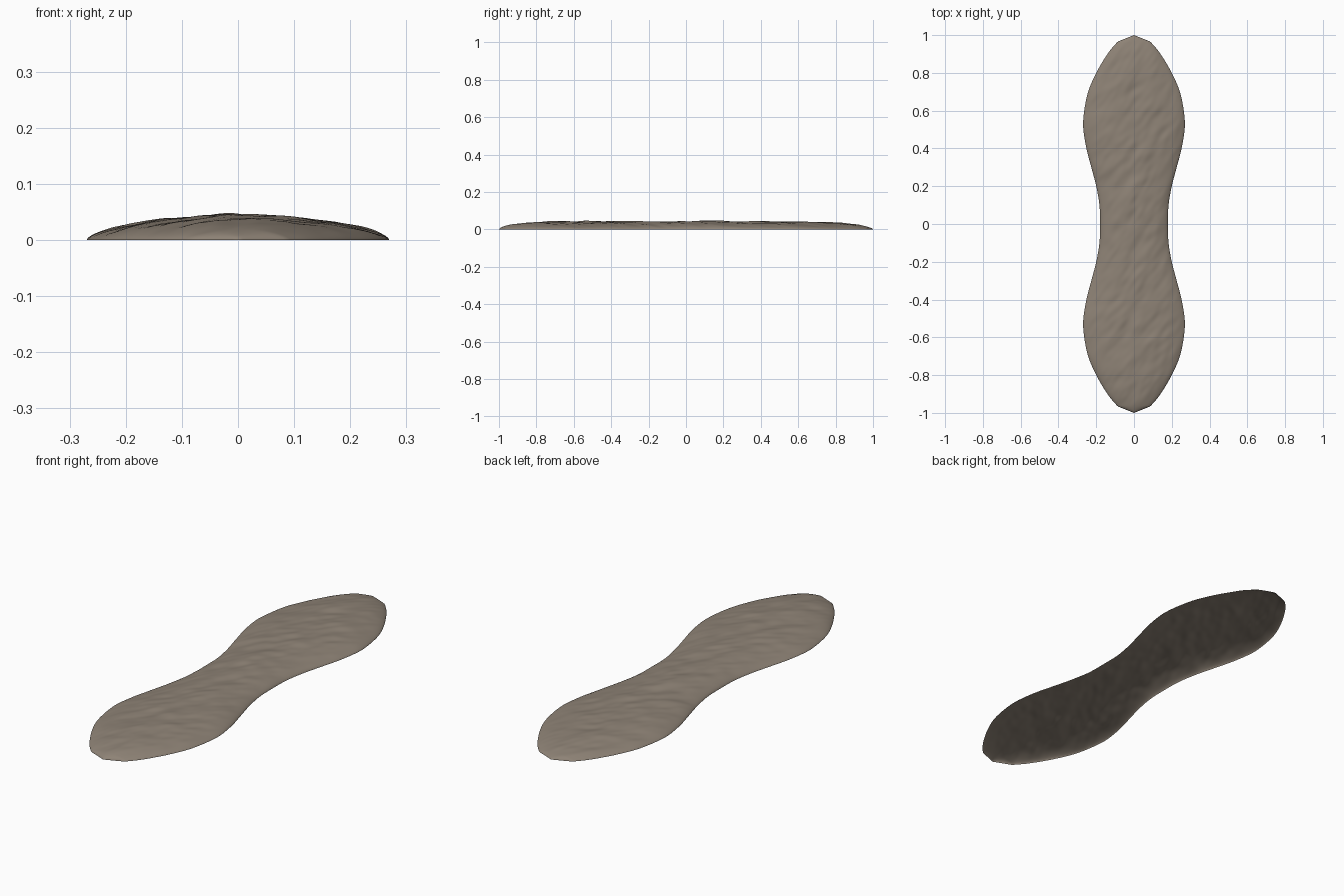
import bpy, bmesh, math
from mathutils import Vector, noise

if "Cube" in bpy.data.objects:
    bpy.data.objects.remove(bpy.data.objects["Cube"])

# Half-width of the peanut-shaped outline at distance y from the middle
PROFILE = [(0, .18), (.1, .183), (.2, .2), (.3, .226), (.4, .252), (.5, .268),
           (.56, .268), (.65, .255), (.72, .236), (.8, .2), (.87, .16),
           (.92, .126), (.965, .087), (1, 0)]


def half_width(y):
    y = min(abs(y), 1.0)
    n = len(PROFILE)
    for i in range(n - 1):
        (y0, w0), (y1, w1) = PROFILE[i], PROFILE[i + 1]
        if y <= y1:
            t = (y - y0) / (y1 - y0)
            if i >= n - 2:
                return w0 + (w1 - w0) * t
            # smooth cubic between profile points, mirrored across the waist
            wp = PROFILE[i - 1] if i else (-PROFILE[1][0], PROFILE[1][1])
            wn = PROFILE[i + 2] if i < n - 3 else (y1 + (y1 - y0), 2 * w1 - w0)
            m0 = (w1 - wp[1]) / (y1 - wp[0]) * (y1 - y0)
            m1 = (wn[1] - w0) / (wn[0] - y0) * (y1 - y0)
            return ((2*t**3 - 3*t**2 + 1) * w0 + (t**3 - 2*t**2 + t) * m0
                    + (3*t**2 - 2*t**3) * w1 + (t**3 - t**2) * m1)
    return 0


def height(x, y, u):
    # Low dome with diagonal earthy ripples, falling to zero at the rim
    dome = max(0, 1 - u * u) ** 0.6 * max(0, 1 - abs(y) ** 7) ** 0.6
    a, b = .55 * x + .83 * y, .83 * x - .55 * y
    ripple = .0055 * noise.noise(Vector((a * 6, b * 16, 3.1)))
    ripple += .003 * noise.noise(Vector((a * 14, b * 34, 7.7)))
    swell = .008 * noise.noise(Vector((x * 3, y * 3, 1.4)))
    lift = .005 * math.exp(-((y - .28) / .25) ** 2)
    return max(0, dome * (.041 + lift + swell + ripple * 1.25))


# Mound: open shell, rows along y and columns across the width
ROWS, COLS = 260, 72
bm = bmesh.new()
grid = []
for j in range(ROWS + 1):
    y = math.sin(math.pi / 2 * (2 * j / ROWS - 1)) * .5 + .5 * (2 * j / ROWS - 1)
    w = half_width(y)
    row = []
    for i in range(COLS + 1):
        u = math.sin(math.pi / 2 * (2 * i / COLS - 1))
        row.append(bm.verts.new((w * u, y, height(w * u, y, u))))
    grid.append(row)
for j in range(ROWS):
    for i in range(COLS):
        bm.faces.new((grid[j][i], grid[j][i + 1], grid[j + 1][i + 1], grid[j + 1][i]))
bmesh.ops.remove_doubles(bm, verts=bm.verts, dist=1e-5)
for f in bm.faces:
    f.smooth = True

mesh = bpy.data.meshes.new("dirt_mound")
bm.to_mesh(mesh)
bm.free()
soil = bpy.data.materials.new("grey brown soil")
soil.diffuse_color = (.27, .225, .18, 1)
soil.use_nodes = True
soil.node_tree.nodes["Principled BSDF"].inputs["Base Color"].default_value = soil.diffuse_color
mesh.materials.append(soil)
mound = bpy.data.objects.new("dirt_mound", mesh)
bpy.context.collection.objects.link(mound)
